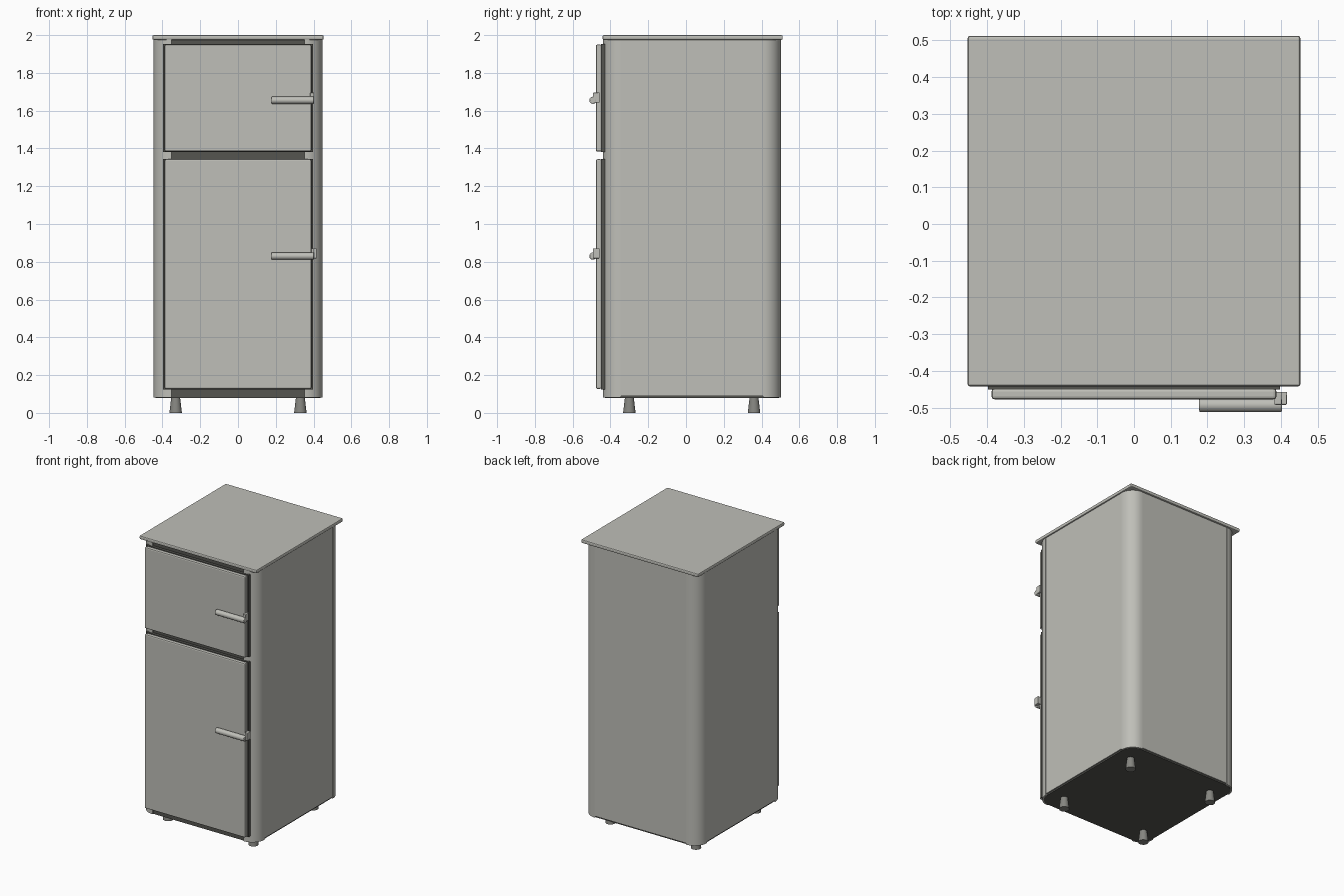
import bpy, bmesh, math
from mathutils import Matrix

cube = bpy.data.objects.get("Cube")
if cube:
    bpy.data.objects.remove(cube, do_unlink=True)


def material(name, color):
    m = bpy.data.materials.new(name)
    m.use_nodes = True
    m.diffuse_color = (*color, 1)
    m.node_tree.nodes["Principled BSDF"].inputs["Base Color"].default_value = (*color, 1)
    return m


ENAMEL = material("warm grey enamel", (0.52, 0.52, 0.48))
DARK = material("dark seal", (0.09, 0.09, 0.08))
FOOT = material("foot grey", (0.24, 0.24, 0.22))


def finish(name, bm, mat, bevel=0, smooth=False):
    bmesh.ops.recalc_face_normals(bm, faces=bm.faces)
    mesh = bpy.data.meshes.new(name)
    bm.to_mesh(mesh)
    bm.free()
    mesh.materials.append(mat)
    ob = bpy.data.objects.new(name, mesh)
    bpy.context.collection.objects.link(ob)
    if bevel:
        mod = ob.modifiers.new("Bevel", "BEVEL")
        mod.width = bevel
        mod.segments = 2
    if smooth:
        bpy.ops.object.select_all(action="DESELECT")
        ob.select_set(True)
        bpy.context.view_layer.objects.active = ob
        bpy.ops.object.shade_smooth_by_angle(angle=math.radians(35))
    return ob


def box(name, x, y, z, mat, bevel=0):
    """Box from (low, high) ranges on each axis."""
    bm = bmesh.new()
    bmesh.ops.create_cube(bm, size=1)
    for v in bm.verts:
        v.co = [r[0] + (c + 0.5) * (r[1] - r[0]) for r, c in zip((x, y, z), v.co)]
    return finish(name, bm, mat, bevel)


def prism(name, outline, z, mat):
    """Upright prism over a flat outline."""
    bm = bmesh.new()
    face = bm.faces.new([bm.verts.new((px, py, z[0])) for px, py in outline])
    top = bmesh.ops.extrude_face_region(bm, geom=[face])["geom"]
    for v in top:
        if isinstance(v, bmesh.types.BMVert):
            v.co.z = z[1]
    return finish(name, bm, mat, smooth=True)


def cone(name, center, r1, r2, depth, mat, axis="Z", sides=20, bevel=0):
    bm = bmesh.new()
    bmesh.ops.create_cone(bm, cap_ends=True, segments=sides, radius1=r1, radius2=r2, depth=depth)
    turn = Matrix.Rotation(math.pi / 2, 4, "Y") if axis == "X" else Matrix()
    bmesh.ops.transform(bm, matrix=Matrix.Translation(center) @ turn, verts=bm.verts)
    return finish(name, bm, mat, bevel, True)


# Cabinet dimensions
W, FRONT, BACK, R = 0.447, -0.44, 0.502, 0.095
LOW, HIGH = 0.08, 1.976


def arc(cx, cy, radius, start, steps=12):
    return [(cx + radius * math.cos(start + i * math.pi / 2 / steps),
             cy + radius * math.sin(start + i * math.pi / 2 / steps)) for i in range(steps + 1)]


# Rounded corner posts around a dark core
corners = [("back_left", W - R, BACK - R), ("back_right", R - W, BACK - R),
           ("front_right", R - W, FRONT + R), ("front_left", W - R, FRONT + R)]
core = []
for i, (label, cx, cy) in enumerate(corners):
    start = i * math.pi / 2
    core += arc(cx, cy, R - 0.01, start)
    prism(label + "_post", [(cx, cy)] + arc(cx, cy, R, start), (LOW + 0.001, HIGH), ENAMEL)
prism("cabinet_core", core, (LOW, HIGH), DARK)

# Side and back panels
for label, s in (("left", 1), ("right", -1)):
    box(label + "_side_panel", sorted((s * (W - 0.03), s * (W - 0.002))),
        (FRONT + R, BACK - R), (LOW + 0.01, HIGH), ENAMEL)
box("back_panel", (R - W, W - R), (BACK - 0.03, BACK - 0.002), (LOW + 0.01, HIGH), ENAMEL)

# Lid
box("lid", (-0.453, 0.453), (-0.442, 0.512), (1.975, 2.0), ENAMEL, 0.007)

# Doors with seals and handles
for label, low, high, grip, shift in (("lower", 0.127, 1.343, 0.83, 0.014),
                                      ("upper", 1.383, 1.95, 1.655, 0)):
    box(label + "_door_seal", (-0.397, 0.397), (-0.45, -0.43), (low - 0.002, high + 0.002), DARK)
    box(label + "_door", (-0.388, 0.388), (-0.477, -0.448), (low, high), ENAMEL, 0.008)
    cone(label + "_handle_bar", (0.29, -0.493, grip), 0.019, 0.019, 0.225, ENAMEL, "X", 16, 0.004)
    box(label + "_handle_post", (0.382 + shift, 0.402 + shift), (-0.492, -0.458),
        (grip - 0.012, grip + 0.04), ENAMEL, 0.003)
    box(label + "_handle_plate", (0.376, 0.402 + shift), (-0.466, -0.457),
        (grip - 0.01, grip + 0.04), ENAMEL)

# Tapered feet
for fy, row in ((-0.3, "front"), (0.36, "back")):
    for fx, side in ((0.33, "left"), (-0.33, "right")):
        cone(f"{row}_{side}_foot", (fx, fy, 0.0425), 0.033, 0.023, 0.085, FOOT)
